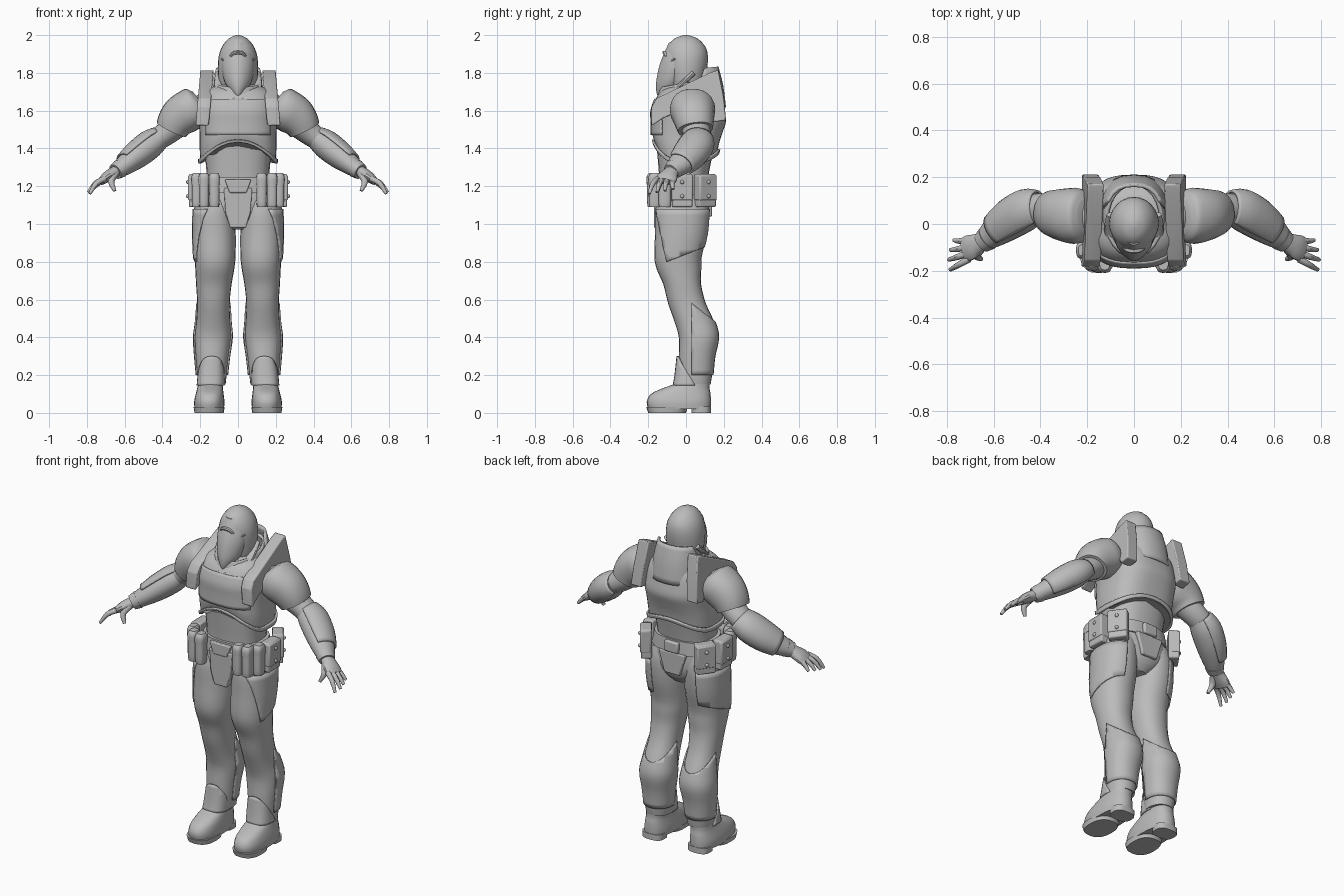
import bpy, bmesh, math
from mathutils import Vector, Matrix

if "Cube" in bpy.data.objects:
    bpy.data.objects.remove(bpy.data.objects["Cube"])

grey = bpy.data.materials.new("plain_grey")
grey.use_nodes = True
grey.diffuse_color = (.5, .5, .5, 1)
grey.node_tree.nodes["Principled BSDF"].inputs["Base Color"].default_value = (.5, .5, .5, 1)


def finish(name, bm, mirror=False, bevel=0, thick=0, angle=38):
    """Turn a bmesh into a shaded object with the shared modifiers."""
    bmesh.ops.recalc_face_normals(bm, faces=bm.faces)
    mesh = bpy.data.meshes.new(name)
    bm.to_mesh(mesh)
    bm.free()
    mesh.materials.append(grey)
    obj = bpy.data.objects.new(name, mesh)
    bpy.context.collection.objects.link(obj)
    bpy.ops.object.select_all(action='DESELECT')
    obj.select_set(True)
    bpy.context.view_layer.objects.active = obj
    bpy.ops.object.shade_smooth_by_angle(angle=math.radians(angle))
    if thick:
        mod = obj.modifiers.new("thickness", 'SOLIDIFY')
        mod.thickness, mod.offset = thick, 0
    if bevel:
        mod = obj.modifiers.new("bevel", 'BEVEL')
        mod.width, mod.segments = bevel, 2
    if mirror:
        obj.modifiers.new("mirror", 'MIRROR')
    return obj


def smooth_rings(rings, steps):
    """Catmull-Rom interpolation through the ring values."""
    out = []
    for i in range(len(rings) - 1):
        p = [rings[max(i - 1, 0)], rings[i], rings[i + 1], rings[min(i + 2, len(rings) - 1)]]
        for k in range(steps):
            t = k / steps
            out.append([b + t / 2 * (c - a + t * (2*a - 5*b + 4*c - d + t * (3*(b - c) + d - a)))
                        for a, b, c, d in zip(*p)])
    return out + [list(rings[-1])]


def loft(name, rings, sides=24, power=2, level=True, steps=3, grow=0,
         cuts=(), bend=None, capped=True, thick=0, **options):
    """Skin rings (x, y, z, rx, ry); level rings are horizontal, others follow the path.
    Each cut (point, normal) trims away the side its normal points to."""
    rings = smooth_rings(rings, steps)
    bm = bmesh.new()
    rows = []
    for i, (x, y, z, rx, ry) in enumerate(rings):
        t = Vector((0, 0, 1))
        if not level:
            ahead, behind = rings[min(i + 1, len(rings) - 1)], rings[max(i - 1, 0)]
            t = (Vector(ahead[:3]) - Vector(behind[:3])).normalized()
        u = Vector((0, 1, 0))
        u = (u - t * u.dot(t)).normalized()
        v = u.cross(t)
        row = []
        for k in range(sides):
            a = math.tau * k / sides
            c, s = (math.copysign(abs(f)**(2 / power), f) for f in (math.cos(a), math.sin(a)))
            co = Vector((x, y, z)) + v * c * (rx + grow) + u * s * (ry + grow)
            row.append(bm.verts.new(bend(co) if bend else co))
        rows.append(row)
    for low, high in zip(rows, rows[1:]):
        for k in range(sides):
            j = (k + 1) % sides
            bm.faces.new((low[k], low[j], high[j], high[k]))
    for point, normal in cuts:
        bmesh.ops.bisect_plane(bm, geom=bm.verts[:] + bm.edges[:] + bm.faces[:],
                               plane_co=point, plane_no=normal, clear_outer=True)
    if capped and not cuts:
        bm.faces.new(rows[0])
        bm.faces.new(rows[-1])
    return finish(name, bm, thick=thick, **options)


def prism(name, outline, axis, low, high, bevel=.006, **options):
    """Extrude an outline along x or y."""
    bm = bmesh.new()
    place = (lambda p, d: (d, *p)) if axis == 'x' else (lambda p, d: (p[0], d, p[1]))
    a, b = ([bm.verts.new(place(p, d)) for p in outline] for d in (low, high))
    bm.faces.new(a)
    bm.faces.new(b)
    for i in range(len(a)):
        j = (i + 1) % len(a)
        bm.faces.new((a[i], a[j], b[j], b[i]))
    return finish(name, bm, bevel=bevel, **options)


def box(name, centre, size, turn=0, bevel=.008, mirror=True):
    bm = bmesh.new()
    spin = Matrix.Translation(centre) @ Matrix.Rotation(math.radians(turn), 4, 'Z')
    bmesh.ops.create_cube(bm, size=1, matrix=spin @ Matrix.Diagonal((*size, 1)))
    return finish(name, bm, mirror=mirror, bevel=bevel)


def rivet(name, centre, radius=.011):
    bm = bmesh.new()
    bmesh.ops.create_uvsphere(bm, u_segments=12, v_segments=8, radius=radius,
                              matrix=Matrix.Translation(centre))
    return finish(name, bm, mirror=True)


# Torso: abdomen, arched breast and back plate
loft("abdomen", [(0, -.015, 1.2, .165, .125), (0, -.01, 1.29, .168, .135),
                 (0, 0, 1.46, .185, .16)], power=2.5)


def arch(co):
    lift = .115 * max(0, 1 - (co.x / .2)**2) * max(0, 1 - (co.z - 1.32) / .22)
    return co + Vector((0, 0, lift * (1 if co.y < 0 else .5)))


chest = [(0, .0, 1.32, .198, .165), (0, .0, 1.4, .203, .178), (0, .007, 1.47, .203, .188),
         (0, .015, 1.54, .207, .196), (0, .01, 1.6, .208, .192), (0, .013, 1.66, .2, .175),
         (0, .02, 1.71, .165, .145), (0, .03, 1.74, .1, .09)]
loft("chest_plate", chest, sides=40, power=2.6, bend=arch)
loft("chest_rim", [(0, 0, 1.32, .2, .168), (0, 0, 1.345, .202, .172)], sides=40, power=2.6,
     bend=arch, grow=.004, thick=.012, capped=False)
loft("breast_plate", chest[2:6], sides=40, power=2.6, grow=.003, thick=.008,
     cuts=[((.17, 0, 0), (1, 0, 0)), ((-.17, 0, 0), (-1, 0, 0)), ((0, 0, 0), (0, 1, 0))])

# Neck, collar, raised back guard and shoulder straps
loft("neck", [(0, .01, 1.64, .08, .08), (0, .01, 1.8, .075, .075)])
loft("collar", [(0, .02, 1.67, .145, .165), (0, .02, 1.72, .128, .16), (0, .02, 1.75, .115, .15)],
     capped=False, thick=.015, bend=lambda c: c + Vector((0, 0, .18 * (c.y - .03))))
loft("neck_guard", [(0, .025, 1.6, .15, .18), (0, .025, 1.72, .14, .165), (0, .025, 1.82, .12, .14)],
     power=2.4, thick=.014, cuts=[((0, .06, 1.72), (0, -1, .35))],
     bend=lambda c: c + Vector((0, 0, .1 * (c.y - .05))))
strap = prism("shoulder_strap", [(-.182, 1.62), (-.155, 1.665), (.125, 1.8), (.17, 1.815), (.2, 1.67),
                                 (.212, 1.55), (.15, 1.54), (.1, 1.66), (-.12, 1.56), (-.182, 1.52)],
              'x', .13, .2, mirror=True)
for vert in strap.data.vertices:
    vert.co.x += .09 * (1.8 - vert.co.z)

# Head: skull, wedge mask, brow and jaw guard
loft("helmet", [(0, .005, 1.69, .085, .08), (0, .005, 1.76, .103, .095), (0, .003, 1.86, .106, .113),
                (0, .003, 1.93, .089, .104), (0, 0, 1.98, .052, .064), (0, 0, 2, .01, .012)])
loft("face_mask", [(0, -.135, 1.675, .012, .014), (0, -.107, 1.7, .037, .05),
                   (0, -.08, 1.75, .07, .078), (0, -.06, 1.83, .086, .083),
                   (0, -.045, 1.9, .08, .073), (0, -.035, 1.96, .05, .055)], power=1.7)
loft("brow", [(-.04, -.1, 1.885, .008, .01), (-.02, -.112, 1.905, .01, .012),
              (.02, -.112, 1.905, .01, .012), (.04, -.1, 1.885, .008, .01)],
     sides=8, level=False)
loft("eye_guard", [(.025, -.113, 1.87, .006, .006), (.06, -.09, 1.86, .009, .008),
                   (.085, -.055, 1.875, .006, .006)], sides=8, level=False, mirror=True)
loft("jaw_guard", [(.1, .04, 1.8, .018, .014), (.106, -.03, 1.735, .022, .014),
                   (.082, -.1, 1.685, .022, .014), (.04, -.145, 1.655, .018, .014),
                   (0, -.153, 1.65, .018, .014)], sides=10, level=False, mirror=True)

# Arms: sleeve, pauldron, vambrace and gloves
loft("upper_arm", [(.17, .03, 1.61, .085, .09), (.3, .04, 1.54, .072, .08),
                   (.38, .06, 1.48, .064, .072), (.46, .06, 1.425, .055, .065)],
     level=False, mirror=True)
loft("pauldron", [(.195, .035, 1.645, .07, .075), (.215, .035, 1.63, .103, .108),
                  (.255, .035, 1.605, .11, .12), (.3, .04, 1.573, .109, .112),
                  (.332, .045, 1.537, .098, .103), (.352, .05, 1.5, .086, .094)],
     level=False, power=2.2, mirror=True)
forearm = [(.41, .065, 1.455, .056, .07), (.46, .055, 1.42, .071, .085),
           (.53, .015, 1.365, .069, .083), (.59, -.03, 1.318, .056, .068),
           (.64, -.07, 1.282, .042, .047)]
loft("forearm", forearm, level=False, mirror=True)
loft("vambrace", forearm[:-1], level=False, mirror=True, grow=.006, thick=.01,
     cuts=[(forearm[0][:3], (-1.29, -1, -1))])
loft("glove_cuff", [(.625, -.06, 1.293, .05, .055), (.65, -.08, 1.276, .042, .045)],
     level=False, mirror=True)
loft("palm", [(.63, -.065, 1.288, .032, .035), (.67, -.085, 1.265, .03, .045),
              (.7, -.1, 1.245, .027, .055), (.725, -.11, 1.225, .02, .052)],
     sides=14, level=False, mirror=True)
for i, label in enumerate(("index", "middle", "ring", "little")):
    y, reach = -.15 + i * .028, (.075, .082, .075, .06)[i]
    loft(label + "_finger", [(.705, y, 1.24, .015, .015), (.705 + reach * .6, y - .025 + i * .006, 1.215, .014, .013),
                             (.71 + reach, y - .045 + i * .014, 1.16 + i * .008, .008, .008)],
         sides=10, level=False, mirror=True)
loft("thumb", [(.65, -.1, 1.265, .02, .02), (.672, -.135, 1.225, .017, .017),
               (.652, -.15, 1.175, .009, .009)], sides=10, level=False, mirror=True)

# Hips: pelvis, belt, buckle, loin plates
loft("pelvis", [(0, -.015, .97, .05, .09), (0, -.015, 1.02, .13, .13),
                (0, -.015, 1.1, .2, .142), (0, -.015, 1.22, .18, .135)], power=2.5)
loft("belt", [(0, -.015, 1.165, .2, .148), (0, -.015, 1.245, .185, .143)], power=2.5)
prism("loin_plate", [(-.075, 1.19), (.075, 1.19), (.066, 1.06), (.042, .98), (-.042, .98),
                     (-.066, 1.06)], 'y', -.17, -.08)
prism("belt_buckle", [(-.07, 1.235), (.07, 1.235), (.045, 1.165), (-.045, 1.165)], 'y', -.176, -.1)
prism("rear_flap", [(-.09, 1.17), (.09, 1.17), (.05, 1.04), (-.05, 1.04)], 'y', .08, .138)
box("rear_clasp", (0, .132, 1.205), (.09, .03, .065), mirror=False)

# Belt pouches
for x, y in ((.125, -.172), (.18, -.163), (.218, -.112)):
    loft("front_pouch", [(x, y, 1.09, .024, .03), (x, y, 1.12, .027, .034), (x, y, 1.23, .027, .034)],
         sides=16, power=3, mirror=True)
    loft("front_pouch_lid", [(x, y, 1.21, .029, .036), (x, y, 1.25, .029, .036), (x, y, 1.27, .02, .024)],
         sides=16, power=3, mirror=True)
for x, y, turn in ((.23, -.02, 0), (.195, .1, 35)):
    out = Vector((math.cos(math.radians(turn)), math.sin(math.radians(turn)), 0))
    mid = Vector((x, y, 1.177))
    box("side_pouch", mid, (.06, .108, .175), turn)
    box("side_pouch_flap", mid + out * .005 + Vector((0, 0, .015)), (.06, .112, .135), turn)
    for height in (.045, -.03):
        rivet("pouch_stud", mid + out * .034 + Vector((0, 0, height)))

# Legs: trousers, thigh plates, greaves
leg = [(.138, .045, .15, .072, .085), (.138, .05, .2, .078, .088), (.137, .055, .3, .088, .093),
       (.133, .065, .4, .098, .103), (.131, .045, .48, .09, .105), (.13, .005, .58, .086, .1),
       (.128, -.02, .68, .094, .1), (.123, -.037, .76, .103, .118), (.122, -.042, .83, .109, .126),
       (.124, -.026, .95, .112, .138), (.125, -.02, 1.08, .108, .142), (.12, -.015, 1.16, .09, .12)]
loft("leg", leg, power=2.2, mirror=True)
loft("thigh_plate", leg[7:11], power=2.2, mirror=True, grow=.004, thick=.008,
     cuts=[((.15, 0, 0), (-1, 0, 0)), ((0, 0, .84), (0, .4, -1)), ((0, -.13, .93), (0, -1, -.2))])
loft("greave", leg[1:7], power=2.2, mirror=True, grow=.004, thick=.008,
     cuts=[((0, .03, 0), (0, -1, 0)), ((0, .03, .58), (0, .8, 1))])
loft("shin_guard", [(.145, .02, .145, .068, .085), (.142, .025, .2, .066, .08),
                    (.138, .04, .315, .058, .083)], mirror=True, power=2.8, thick=.012,
     cuts=[((0, .05, 0), (0, 1, 0)), ((.14, -.05, .31), (0, 1, .6))])

# Boots with separate sole and heel
loft("boot", [(.152, -.035, .02, .078, .165), (.152, -.038, .06, .08, .17),
              (.15, -.028, .1, .074, .158), (.148, .0, .13, .068, .125),
              (.145, .04, .165, .064, .085), (.142, .045, .24, .062, .075)],
     power=2.5, mirror=True)
loft("boot_sole", [(.153, -.1, 0, .077, .1), (.153, -.1, .03, .082, .11)], power=2.5, mirror=True)
loft("boot_heel", [(.152, .08, 0, .066, .052), (.152, .08, .035, .068, .052)],
     power=2.8, mirror=True)
